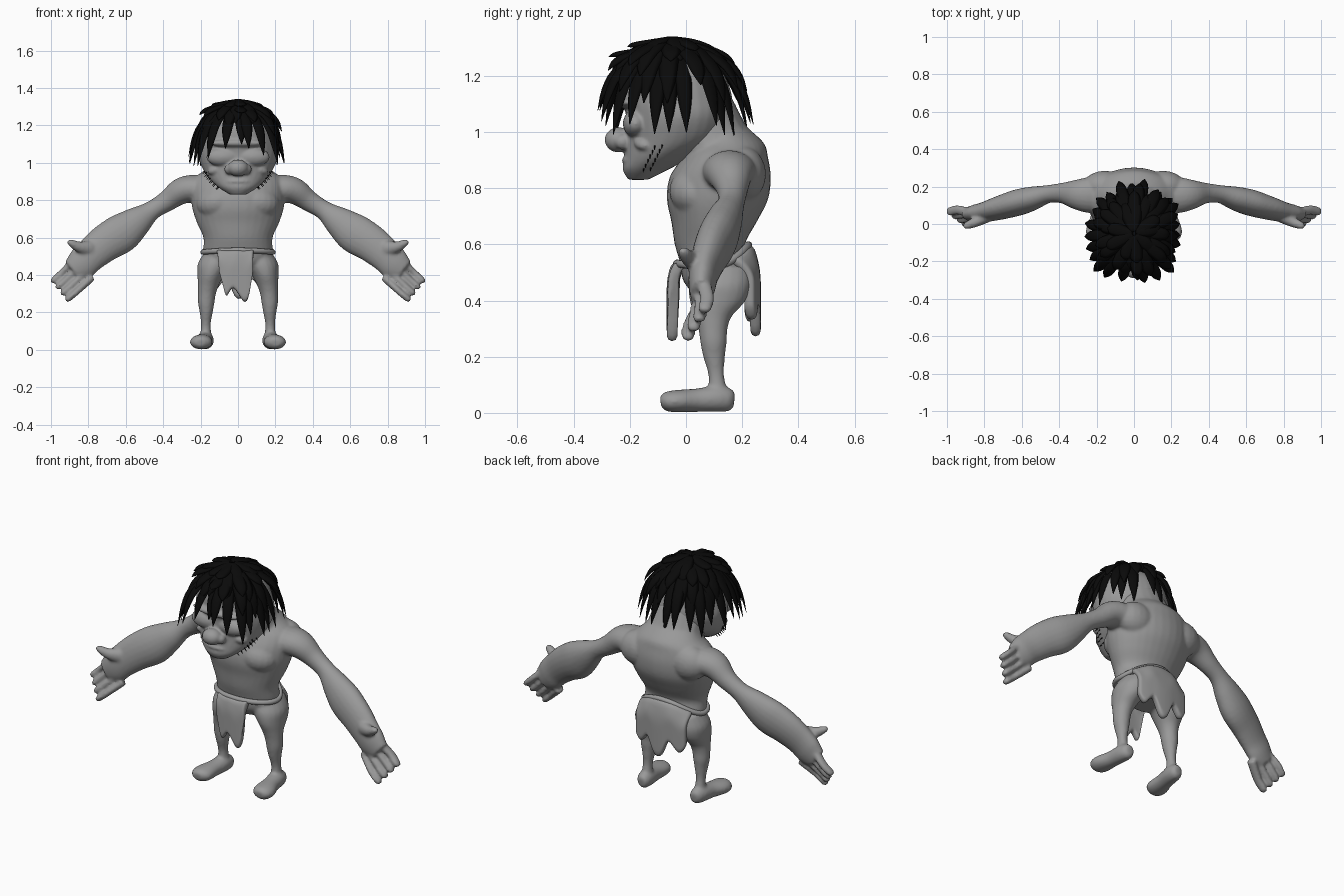
import bpy, bmesh, math, random
from mathutils import Vector, Matrix
from mathutils.bvhtree import BVHTree

random.seed(4)
if "Cube" in bpy.data.objects:
    bpy.data.objects.remove(bpy.data.objects["Cube"])


def material(name, grey):
    m = bpy.data.materials.new(name)
    m.use_nodes = True
    m.diffuse_color = (grey, grey, grey, 1)
    m.node_tree.nodes["Principled BSDF"].inputs["Base Color"].default_value = (grey, grey, grey, 1)
    return m


SKIN = material("grey skin", 0.32)
HAIR = material("black hair", 0.003)


def smooth_path(rows, steps):
    """Catmull-Rom interpolation of section rows."""
    rows = [Vector(r) for r in rows]
    out = []
    for i in range(len(rows) - 1):
        a, b, c, d = rows[max(i - 1, 0)], rows[i], rows[i + 1], rows[min(i + 2, len(rows) - 1)]
        for k in range(steps):
            t = k / steps
            out.append(b + (c - a) * (t / 2) + (a * 2 - b * 5 + c * 4 - d) * (t * t / 2)
                       + (b * 3 - a - c * 3 + d) * (t ** 3 / 2))
    return out + [rows[-1]]


def loft(bm, rows, ref=(0, 1, 0), flat=False, n=20, steps=4, side=1):
    """Tube through (x, y, z, width, depth) sections; depth lies along ref."""
    rows = smooth_path(rows, steps)
    pts = [Vector((r[0] * side, r[1], r[2])) for r in rows]
    rings = []
    for i, (p, r) in enumerate(zip(pts, rows)):
        t = Vector((0, 0, 1)) if flat else (pts[min(i + 1, len(pts) - 1)] - pts[max(i - 1, 0)]).normalized()
        v = t.cross(Vector(ref)).normalized()
        u = v.cross(t)
        angles = [math.tau * k / n for k in range(n)]
        rings.append([bm.verts.new(p + v * (math.cos(a) * r[3]) + u * (math.sin(a) * r[4])) for a in angles])
    for a, b in zip(rings, rings[1:]):
        for k in range(n):
            bm.faces.new((a[k], a[(k + 1) % n], b[(k + 1) % n], b[k]))
    bm.faces.new(rings[0])
    bm.faces.new(rings[-1])


def blob(bm, centre, size, tilt=0):
    mat = Matrix.Translation(centre) @ Matrix.Rotation(tilt, 4, 'Y') @ Matrix.Diagonal((*size, 1))
    bmesh.ops.create_uvsphere(bm, u_segments=20, v_segments=12, radius=1, matrix=mat)


def finish(name, bm, mat, voxel=0, relax=0):
    bmesh.ops.recalc_face_normals(bm, faces=bm.faces)
    for f in bm.faces:
        f.smooth = True
    me = bpy.data.meshes.new(name)
    bm.to_mesh(me)
    bm.free()
    me.materials.append(mat)
    ob = bpy.data.objects.new(name, me)
    bpy.context.collection.objects.link(ob)
    if voxel:
        m = ob.modifiers.new("fuse", 'REMESH')
        m.mode, m.voxel_size, m.use_smooth_shade = 'VOXEL', voxel, True
        m = ob.modifiers.new("relax", 'SMOOTH')
        m.factor, m.iterations = 0.5, relax
    return ob


# Torso with chest, shoulder blades and neck
bm = bmesh.new()
loft(bm, [(0, .11, .42, .12, .08), (0, .105, .47, .17, .115), (0, .10, .53, .185, .12), (0, .085, .6, .185, .125),
          (0, .1, .68, .22, .152), (0, .112, .76, .245, .18), (0, .122, .84, .25, .18),
          (0, .14, .91, .24, .152), (0, .15, .96, .18, .128), (0, .13, 1.01, .13, .095)], flat=True, n=32)
loft(bm, [(0, .13, .9, .19, .14), (0, .1, .98, .16, .142), (0, .07, 1.04, .15, .135),
          (0, .05, 1.12, .13, .115)], flat=True)

for s in (1, -1):
    blob(bm, (.1 * s, .04, .79), (.125, .1, .09), .2 * s)
    blob(bm, (.155 * s, .2, .85), (.12, .085, .1))
    # Arm from shoulder to palm
    loft(bm, [(.17, .155, .85, .08, .1), (.25, .155, .86, .075, .095), (.31, .158, .845, .07, .08),
              (.38, .165, .795, .056, .056), (.46, .16, .745, .052, .048), (.54, .138, .685, .082, .063),
              (.62, .115, .625, .105, .07), (.71, .088, .57, .1, .064), (.79, .065, .505, .09, .054),
              (.84, .057, .455, .085, .048), (.885, .053, .42, .065, .036)], side=s)
    # Fingers and thumb
    for k in range(4):
        bx, bz = .895 - .028 * k, .455 - .033 * k
        tx, tz = .985 - .026 * k, .372 - .033 * k
        y = .075 - .02 * k
        loft(bm, [(bx - .03, .055, bz + .03, .021, .027), ((bx + tx) / 2, y, (bz + tz) / 2, .0185, .026),
                  (tx, y - .008, tz, .017, .024), (tx + .012, y - .01, tz - .012, .009, .013)], n=12, side=s)
    loft(bm, [(.79, .04, .54, .045, .035), (.85, .01, .55, .03, .028), (.895, -.008, .573, .019, .02),
              (.91, -.012, .582, .009, .01)], n=12, side=s)
    # Leg and foot
    loft(bm, [(.10, .13, .52, .08, .1), (.125, .122, .46, .09, .112), (.145, .113, .4, .072, .1),
              (.158, .098, .345, .056, .066), (.166, .096, .3, .048, .052), (.17, .098, .25, .044, .047),
              (.17, .1, .2, .035, .039), (.172, .108, .13, .026, .028), (.172, .115, .05, .035, .04)],
         flat=True, side=s)
    loft(bm, [(.17, .172, .044, .02, .026), (.17, .155, .046, .036, .041), (.175, .11, .05, .046, .047),
              (.184, .04, .045, .047, .042), (.196, -.03, .042, .06, .04), (.2, -.07, .04, .052, .035),
              (.2, -.09, .037, .027, .02)], ref=(0, 0, 1), side=s)
finish("body", bm, SKIN, .008, 6)

# Head with facial features
bm = bmesh.new()
loft(bm, [(0, -.17, .83, .045, .035), (0, -.145, .865, .10, .08), (0, -.10, .91, .15, .12),
          (0, -.045, .97, .19, .17), (0, -.025, 1.05, .218, .188), (0, -.03, 1.12, .21, .195),
          (0, -.04, 1.2, .19, .178), (0, -.05, 1.26, .15, .13), (0, -.055, 1.3, .07, .06)], flat=True, n=32)
blob(bm, (0, -.24, .972), (.056, .05, .045))
blob(bm, (0, -.2, 1.105), (.15, .045, .024))
blob(bm, (0, -.19, .9), (.075, .04, .016))
blob(bm, (0, -.185, .872), (.06, .04, .014))
for s in (1, -1):
    blob(bm, (.08 * s, -.18, 1.03), (.09, .045, .05))
    blob(bm, (.045 * s, -.225, .965), (.028, .03, .028))
    blob(bm, (.105 * s, -.145, .965), (.06, .042, .028), .3 * s)
head = finish("head", bm, SKIN, .007, 4)

# Jaw stubble
bpy.context.view_layer.update()
tree = BVHTree.FromObject(head, bpy.context.evaluated_depsgraph_get())
bm = bmesh.new()
for s in (1, -1):
    for row in range(2):
        for k in range(6):
            origin = Vector((.5 * s, -.15 + .008 * k + .026 * row, .868 + .016 * k + .004 * row))
            hit = tree.ray_cast(origin, Vector((-s, 0, 0)))
            if hit[0]:
                p = hit[0]
                loft(bm, [(*(p + Vector((-.004 * s, 0, .006))), .004, .004),
                          (*(p + Vector((.012 * s, -.003, -.012))), .001, .001)], n=5, steps=1)
finish("jaw_stubble", bm, HAIR)

# Scalp cap under the hair
bm = bmesh.new()
blob(bm, (0, -.045, 1.11), (.208, .2, .2))
bmesh.ops.bisect_plane(bm, geom=bm.verts[:] + bm.edges[:] + bm.faces[:], plane_co=(0, -.05, 1.21),
                       plane_no=(0, -.25, -1), clear_outer=True)
finish("hair_cap", bm, HAIR)

# Hair locks draped from the crown in layers: count, reach, tip height, arch height, width
bm = bmesh.new()
for count, reach, tip, arch, width in ((24, .262, 1.0, 1.27, .031), (17, .235, 1.13, 1.285, .034),
                                       (15, .2, 1.22, 1.3, .034), (9, .15, 1.28, 1.315, .034)):
    for k in range(count):
        a = math.tau * (k + random.uniform(-.3, .3)) / count
        d = Vector((math.cos(a), math.sin(a), 0))
        r = reach * random.uniform(.93, 1.07) * (1 + .08 * max(0, d.y) + .08 * math.sin(2 * a) ** 2 * (d.y < 0))
        front = max(0, -d.y) ** 6
        z = tip + random.uniform(-.03, .04) + .1 * front * (tip < 1.2)
        path = [(.01, arch + .02, .5), (r * .45, arch + .005, 1), (r * .76, arch * .72 + z * .28, 1),
                (r * .91, arch * .38 + z * .62, .75), (r, z, .05)]
        rows = [(d.x * q, d.y * q - .05, h, width * w, .012 * w) for q, h, w in path]
        loft(bm, rows, ref=d + Vector((0, 0, 1)), n=6, steps=3)
finish("hair_locks", bm, HAIR)


# Belt line, shared by the loincloth panels
def belt_point(a):
    lift = .075 * max(0, math.sin(a)) ** 2 + .01 * max(0, -math.sin(a)) ** 2
    return Vector((.187 * math.cos(a), .095 + .127 * math.sin(a), .522 + lift))


curve = bpy.data.curves.new("belt", 'CURVE')
curve.dimensions = '3D'
curve.bevel_depth = .014
spline = curve.splines.new('POLY')
spline.points.add(47)
spline.use_cyclic_u = True
for k, p in enumerate(spline.points):
    p.co = (*belt_point(math.tau * k / 48), 1)
curve.materials.append(SKIN)
bpy.context.collection.objects.link(bpy.data.objects.new("belt", curve))


# Loincloth panels hung from the belt: columns of (top x, bottom x, bottom z)
def panel(name, columns, facing, hang_y):
    bm = bmesh.new()
    grid = []
    for x0, x1, z1 in smooth_path(columns, 2):
        top = belt_point(facing * math.acos(x0 / .187))
        col = []
        for j in range(9):
            t = j / 8
            y = top.y + (hang_y - facing * x0 * x0 - top.y) * math.sin(min(1, t * 2.5) * math.pi / 2)
            col.append(bm.verts.new((x0 + (x1 - x0) * t, y, top.z + (z1 - top.z) * t)))
        grid.append(col)
    for a, b in zip(grid, grid[1:]):
        for j in range(8):
            bm.faces.new((a[j], b[j], b[j + 1], a[j + 1]))
    ob = finish(name, bm, SKIN)
    m = ob.modifiers.new("thickness", 'SOLIDIFY')
    m.thickness, m.offset = .038, 0
    m = ob.modifiers.new("rounding", 'SUBSURF')
    m.levels = m.render_levels = 1


panel("front_cloth", [(-.115, -.095, .43), (-.07, -.075, .33), (-.04, -.06, .28), (-.01, -.025, .34),
                      (.02, .03, .25), (.05, .06, .29), (.085, .075, .44)], -1, -.05)
panel("back_cloth", [(-.16, -.16, .37), (-.12, -.12, .31), (-.07, -.06, .39), (-.02, -.02, .28),
                     (.03, .03, .28), (.08, .07, .39), (.12, .12, .32), (.16, .16, .38)], 1, .248)
